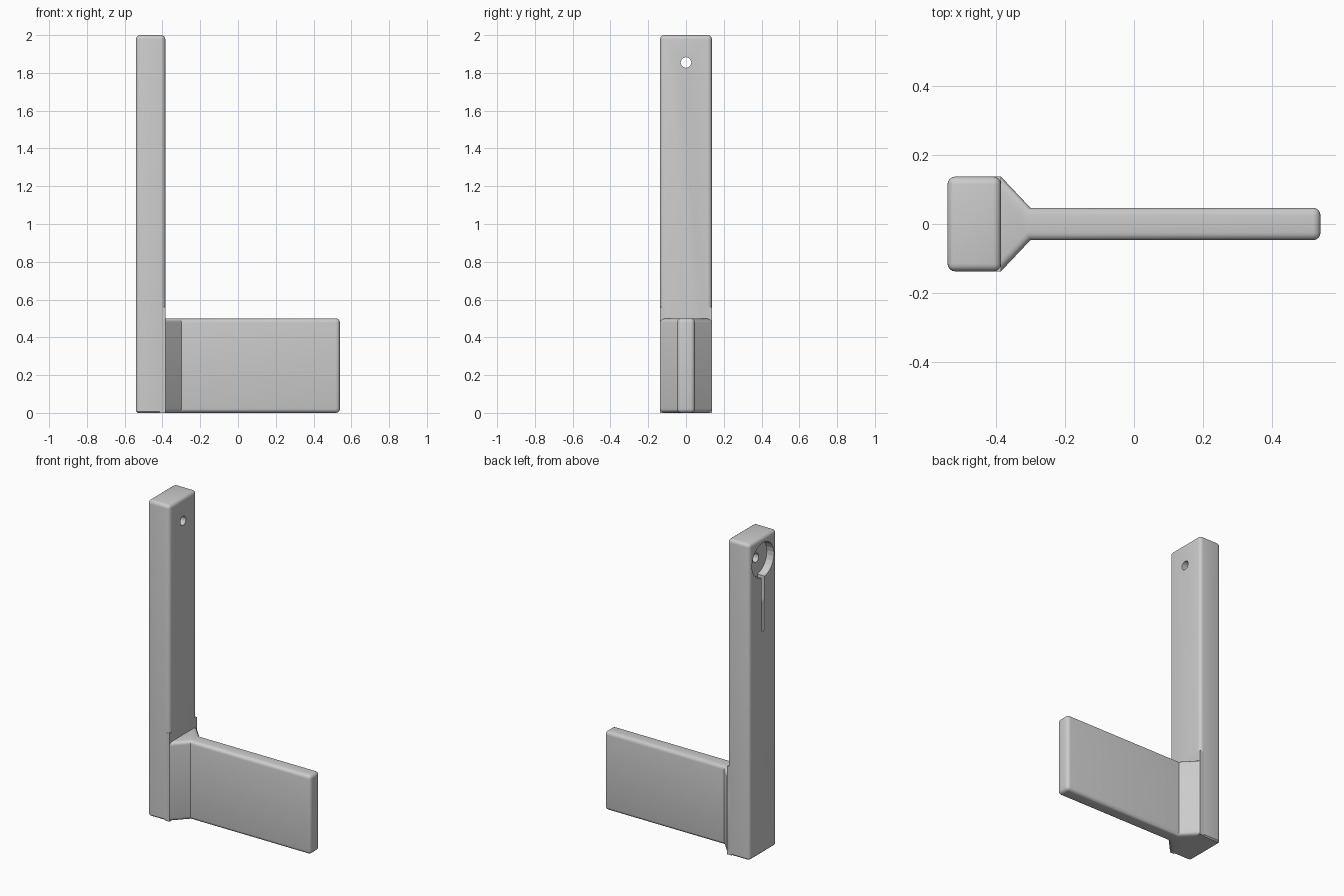
import bpy
import bmesh
from math import cos, sin, acos, pi

if "Cube" in bpy.data.objects:
    bpy.data.objects.remove(bpy.data.objects["Cube"], do_unlink=True)

BACK, FACE, TIP = -0.54, -0.385, 0.54   # x stations
HALF, THIN = 0.137, 0.047               # half widths in y
ROUND = 0.022

grey = bpy.data.materials.new("plain grey")
grey.use_nodes = True
grey.diffuse_color = (0.6, 0.6, 0.6, 1)
grey.node_tree.nodes["Principled BSDF"].inputs["Base Color"].default_value = (0.6, 0.6, 0.6, 1)


def extrude(points, offset):
    """Closed prism from a planar outline."""
    bm = bmesh.new()
    face = bm.faces.new([bm.verts.new(p) for p in points])
    top = bmesh.ops.extrude_face_region(bm, geom=[face])["geom"]
    bmesh.ops.translate(bm, vec=offset, verts=[v for v in top if isinstance(v, bmesh.types.BMVert)])
    bmesh.ops.recalc_face_normals(bm, faces=bm.faces)
    return bm


def round_edges(bm, test, size, segments=4):
    edges = [e for e in bm.edges if test(*[v.co for v in e.verts])]
    bmesh.ops.bevel(bm, geom=edges, offset=size, segments=segments,
                    profile=0.5, affect='EDGES', clamp_overlap=True)


def finish(bm, name):
    mesh = bpy.data.meshes.new(name)
    bm.to_mesh(mesh)
    bm.free()
    mesh.materials.append(grey)
    obj = bpy.data.objects.new(name, mesh)
    bpy.context.collection.objects.link(obj)
    return obj


def rectangle(x0, x1):
    return [(x0, -HALF, 0), (x1, -HALF, 0), (x1, HALF, 0), (x0, HALF, 0)]


def arc(radius, z, start, end, x, steps=24):
    angles = [start + (end - start) * i / steps for i in range(steps + 1)]
    return [(x, radius * cos(a), z + radius * sin(a)) for a in angles]


def cut(target, bm, name):
    cutter = finish(bm, name)
    cutter.hide_render = True
    cutter.hide_viewport = True
    cutter.display_type = 'WIRE'
    mod = target.modifiers.new(name, 'BOOLEAN')
    mod.operation = 'DIFFERENCE'
    mod.solver = 'EXACT'
    mod.object = cutter


# Tall post: rounded sides and top, nearly sharp bottom
bm = extrude(rectangle(BACK, FACE), (0, 0, 2))
round_edges(bm, lambda a, b: a.z + b.z > 0.1, ROUND)
round_edges(bm, lambda a, b: a.z + b.z < 0.001, 0.008, 1)
post = finish(bm, "post")

# Teardrop hanging recess in the back of the post, with a screw hole through it
big, small, z_big, z_small = 0.11, 0.05, 1.855, 1.45
tangent = -pi / 2 + acos((small - big) / (z_big - z_small)) - pi / 2
outline = arc(big, z_big, tangent, pi - tangent, BACK - 0.05)
outline += arc(small, z_small, pi - tangent, 2 * pi + tangent, BACK - 0.05)
cut(post, extrude(outline, (0.1, 0, 0)), "recess_cutter")
cut(post, extrude(arc(0.028, z_big, 0, 2 * pi * 23 / 24, BACK - 0.1, 23), (0.4, 0, 0)), "hole_cutter")

# Square-edged pad where the post meets the blade
pad = finish(extrude(rectangle(FACE - 0.03, FACE), (0, 0, 0.56)), "joint_pad")

# Blade that flares out to the post width
side = [(FACE - 0.015, HALF), (FACE, HALF), (-0.30, THIN), (TIP, THIN)]
outline = [(x, -y, 0) for x, y in side] + [(x, y, 0) for x, y in reversed(side)]
bm = extrude(outline, (0, 0, 0.5))
round_edges(bm, lambda a, b: max(a.x, b.x) > FACE - 0.01
            and (abs(a.z - b.z) < 0.1 or a.x > TIP - 0.01), ROUND)
blade = finish(bm, "blade")

# Smooth the roundings, keep the corners crisp
for obj in (post, pad, blade):
    bpy.ops.object.select_all(action='DESELECT')
    obj.select_set(True)
    bpy.context.view_layer.objects.active = obj
    bpy.ops.object.shade_smooth_by_angle(angle=0.6)
